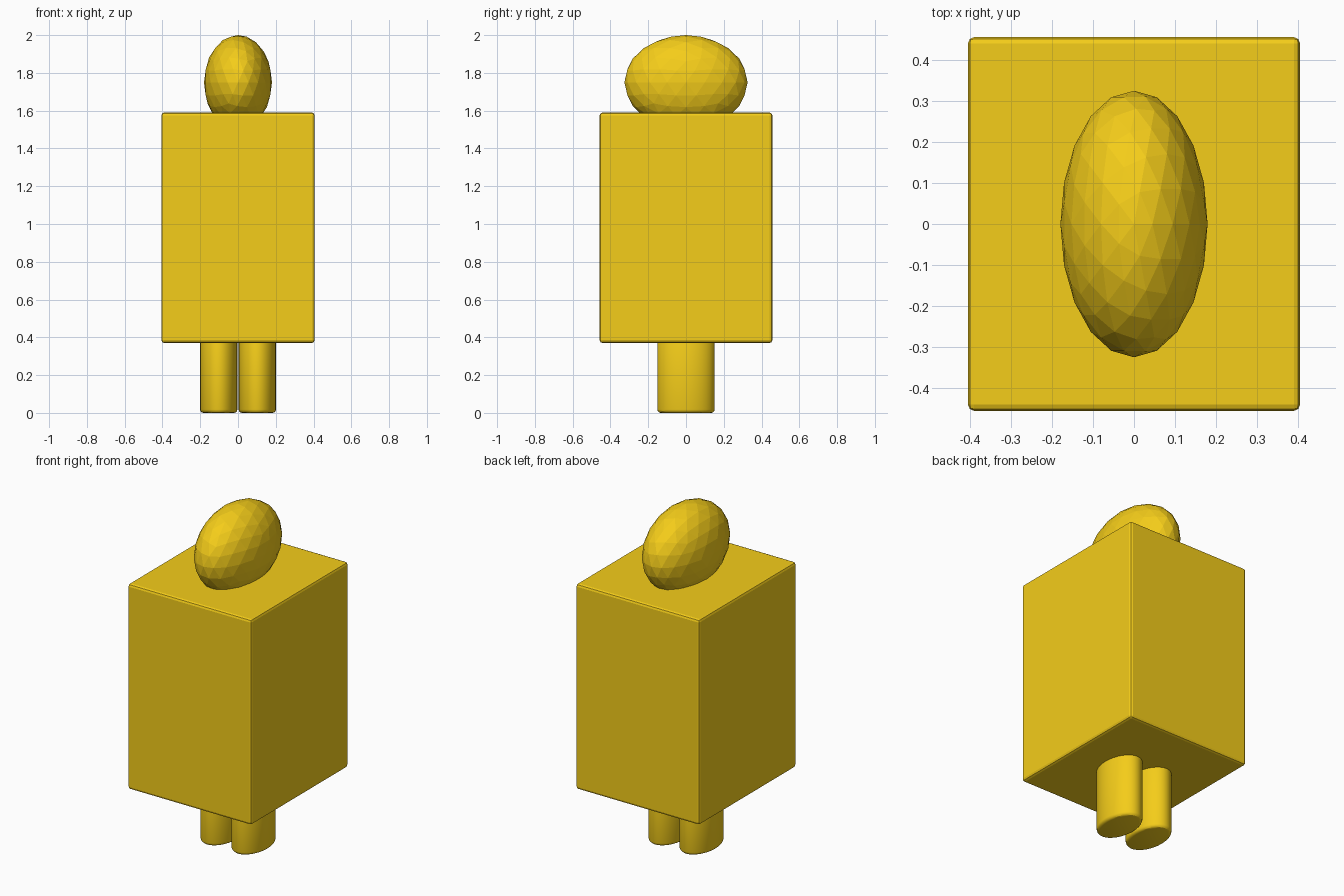
import bpy
from math import radians

if "Cube" in bpy.data.objects:
    bpy.data.objects.remove(bpy.data.objects["Cube"])

yellow = bpy.data.materials.new("yellow")
yellow.diffuse_color = (0.91, 0.61, 0.01, 1)
yellow.use_nodes = True
yellow.node_tree.nodes["Principled BSDF"].inputs["Base Color"].default_value = yellow.diffuse_color


def finish(name, scale, bevel=0.0, segments=2, angle=None):
    """Name, size, bevel and colour the active primitive."""
    ob = bpy.context.object
    ob.name = name
    ob.scale = scale
    bpy.ops.object.transform_apply(location=False, rotation=False, scale=True)
    if bevel:
        mod = ob.modifiers.new("rounded_edges", 'BEVEL')
        mod.width = bevel
        mod.segments = segments
        mod.limit_method = 'ANGLE'
        mod.angle_limit = radians(40)
        bpy.ops.object.modifier_apply(modifier=mod.name)
    if angle:
        bpy.ops.object.shade_smooth_by_angle(angle=radians(angle))
    ob.data.materials.append(yellow)
    return ob


# Boxy torso with slightly softened edges
bpy.ops.mesh.primitive_cube_add(size=1, location=(0, 0, 0.98))
finish("torso", (0.812, 0.914, 1.22), bevel=0.015)

# Faceted egg-shaped head, sunk a little into the torso
bpy.ops.mesh.primitive_ico_sphere_add(subdivisions=3, radius=1, location=(0, 0, 1.75))
finish("head", (0.18, 0.326, 0.25))

# Pair of oval legs with rounded feet
for side, label in ((-1, "left"), (1, "right")):
    bpy.ops.mesh.primitive_cylinder_add(vertices=32, radius=1, depth=1,
                                        location=(side * 0.102, 0, 0.195))
    finish(label + "_leg", (0.099, 0.152, 0.39), bevel=0.018, segments=3, angle=30)
